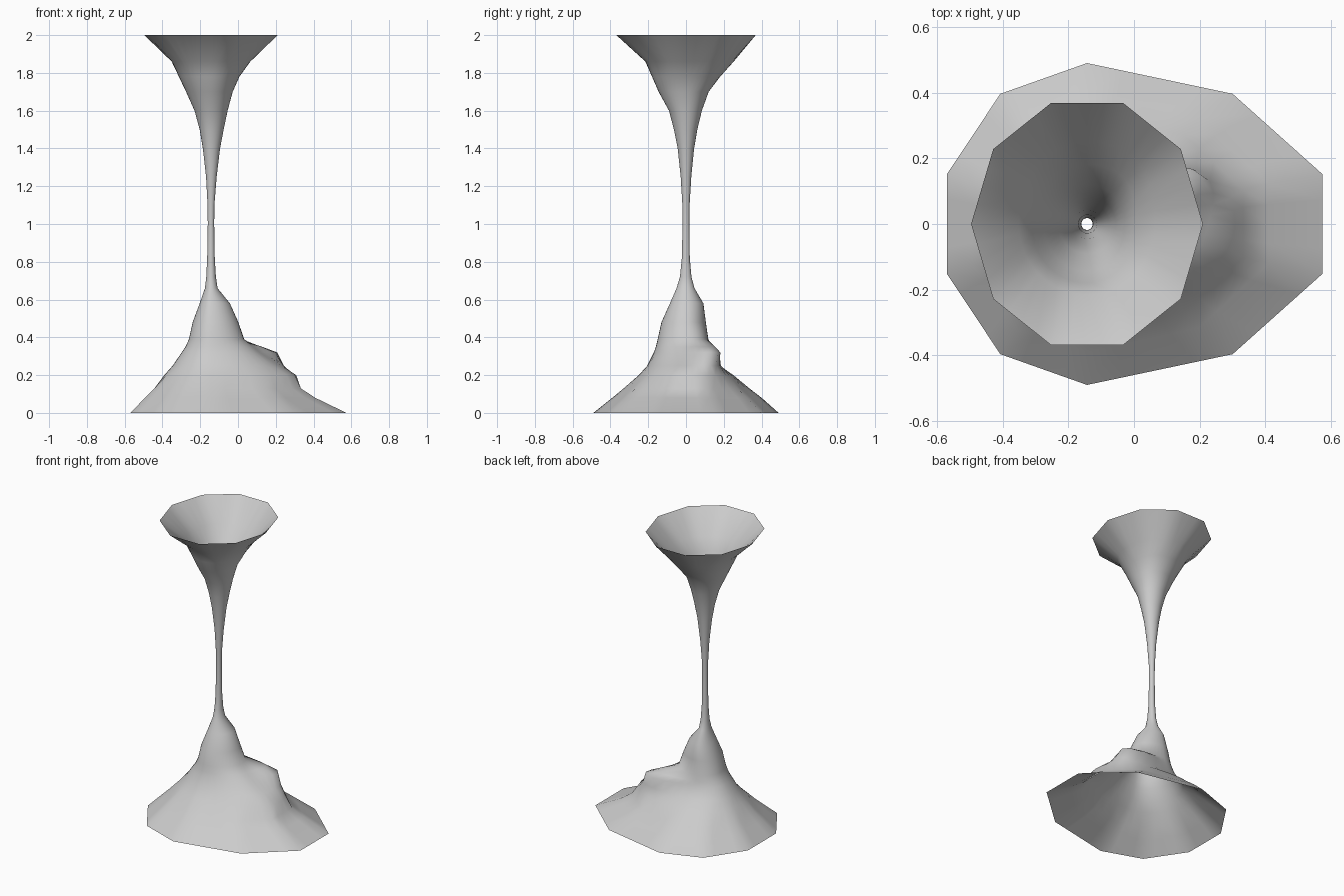
import bpy, bmesh
from math import sin, cos, pi, radians, exp

CX, SEG, END_Z = -0.143, 40, 0.15

# rings: height, then reach to the right, back, left, front, and ledge swell
RINGS = [
    (0.00, .754, .490, .449, .490, 0.0),
    (0.08, .580, .400, .367, .390, 0.0),
    (0.13, .500, .335, .315, .330, 0.0),
    (0.20, .450, .250, .247, .250, 0.05),
    (0.25, .365, .175, .203, .205, 0.30),
    (0.32, .260, .135, .155, .170, 0.75),
    (0.35, .225, .128, .135, .160, 0.55),
    (0.39, .175, .118, .117, .150, 0.05),
    (0.48, .145, .105, .097, .130, 0.0),
    (0.58, .100, .092, .060, .085, 0.0),
    (0.66, .035, .045, .032, .050, 0.0),
    (0.72, .026, .029, .025, .032, 0.0),
    (0.82, .020, .020, .020, .022, 0.0),
    (1.00, .017, .018, .017, .018, 0.0),
    (1.10, .018, .019, .018, .019, 0.0),
    (1.25, .030, .028, .026, .028, 0.0),
    (1.40, .048, .043, .043, .044, 0.0),
    (1.50, .067, .060, .060, .064, 0.0),
    (1.60, .088, .084, .087, .090, 0.0),
    (1.70, .115, .120, .132, .145, 0.0),
    (1.78, .150, .180, .170, .180, 0.08),
    (1.86, .208, .252, .208, .215, 0.05),
    (2.00, .353, .388, .353, .388, 0.0),
]


def polygon_pull(a, start):
    """Pull a round outline in to the chords of a ten-sided one."""
    d = (a - start) % (pi / 5) - pi / 10
    return cos(pi / 10) / cos(d)


def ring_point(a, ring):
    z, right, back, left, front, swell = ring
    c, s = cos(a), sin(a)
    k = 1 + swell * exp(-((a - radians(45)) / 0.45) ** 2)
    if z < END_Z:
        k *= polygon_pull(a, pi / 10)
    elif z > 1.95:
        k *= polygon_pull(a, 0)
    return (CX + k * c * (right if c > 0 else left),
            k * s * (back if s > 0 else front), z)


# Open flared column: wide base, thin neck, funnel top
bm = bmesh.new()
rows = [[bm.verts.new(ring_point(2 * pi * i / SEG, r)) for i in range(SEG)] for r in RINGS]
for lo, hi in zip(rows, rows[1:]):
    for i in range(SEG):
        j = (i + 1) % SEG
        bm.faces.new((lo[i], lo[j], hi[j], hi[i]))
for f in bm.faces:
    f.smooth = True
mesh = bpy.data.meshes.new("flared_column")
bm.to_mesh(mesh)
bm.free()
column = bpy.data.objects.new("flared_column", mesh)
bpy.context.collection.objects.link(column)
